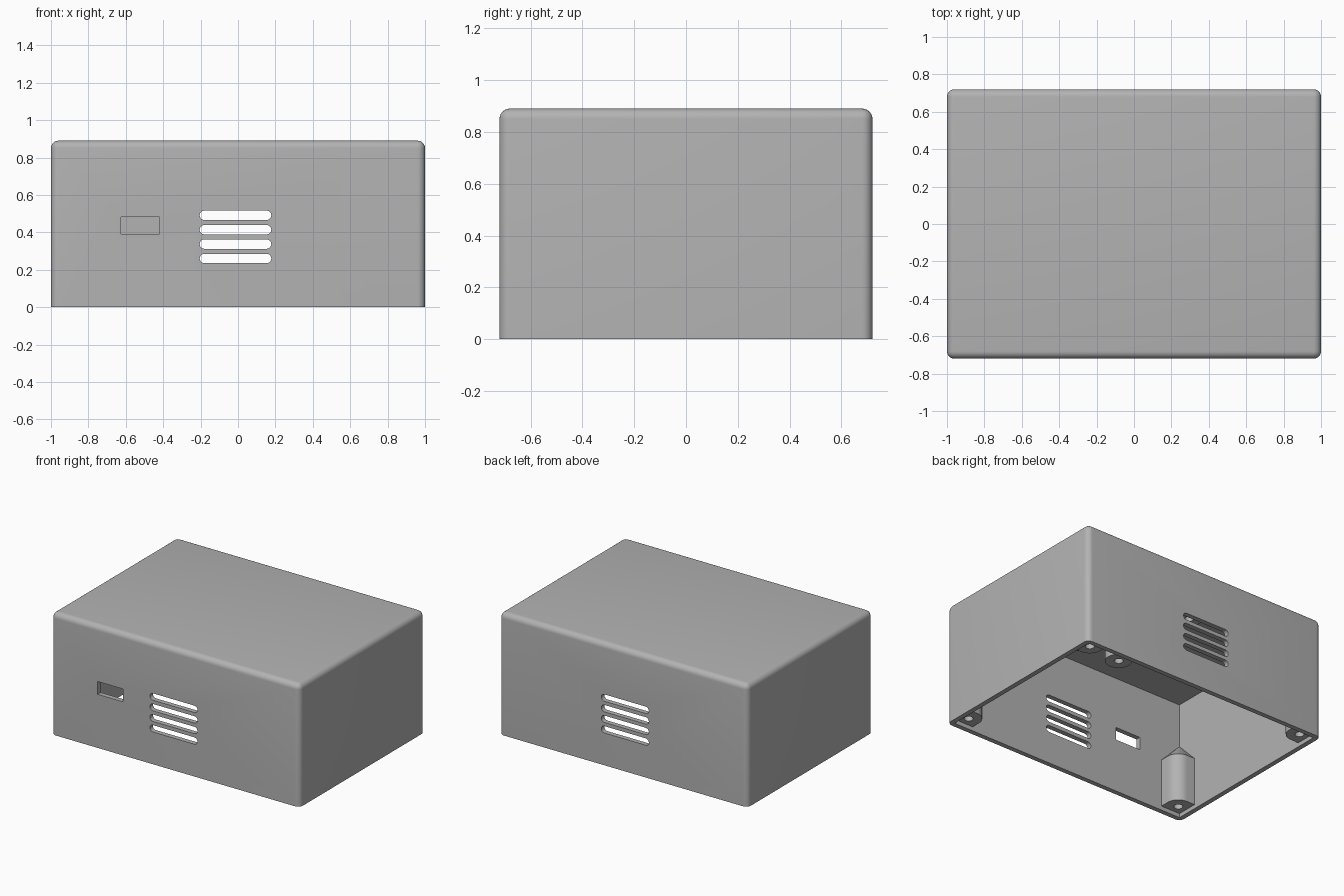
import bpy, bmesh, math
from mathutils import Matrix, Vector

if "Cube" in bpy.data.objects:
    bpy.data.objects.remove(bpy.data.objects["Cube"], do_unlink=True)

W, D, H = 2.0, 1.44, 0.89      # outer size
WALL, ROUND = 0.035, 0.04
LIP = 0.03                     # posts sit this far inside the open bottom

grey = bpy.data.materials.new("light_grey")
grey.use_nodes = True
colour = (0.45, 0.45, 0.45, 1)
grey.diffuse_color = colour
grey.node_tree.nodes["Principled BSDF"].inputs["Base Color"].default_value = colour


def finish(name, bm):
    bmesh.ops.recalc_face_normals(bm, faces=bm.faces)
    mesh = bpy.data.meshes.new(name)
    bm.to_mesh(mesh)
    bm.free()
    mesh.materials.append(grey)
    obj = bpy.data.objects.new(name, mesh)
    bpy.context.collection.objects.link(obj)
    return obj


def loft(name, rings):
    """Join matching rings of points into a closed solid."""
    bm = bmesh.new()
    loops = [[bm.verts.new(p) for p in ring] for ring in rings]
    for a, b in zip(loops, loops[1:]):
        for i in range(len(a)):
            j = (i + 1) % len(a)
            bm.faces.new((a[i], a[j], b[j], b[i]))
    bm.faces.new(loops[0])
    bm.faces.new(loops[-1])
    return finish(name, bm)


def box(name, lo, hi, bevel=0.0):
    bm = bmesh.new()
    lo, hi = Vector(lo), Vector(hi)
    bmesh.ops.create_cube(bm, size=1, matrix=Matrix.Translation((lo + hi) / 2)
                          @ Matrix.Diagonal((*(hi - lo), 1)))
    if bevel:   # round everything except the bottom rim
        edges = [e for e in bm.edges if max(v.co.z for v in e.verts) > lo.z + 0.01]
        bmesh.ops.bevel(bm, geom=edges, offset=bevel, segments=6, profile=0.5,
                        affect='EDGES')
    return finish(name, bm)


def cylinder(name, x, y, z0, z1, r, sides=32):
    def ring(z):
        return [(x + r * math.cos(t * math.tau / sides),
                 y + r * math.sin(t * math.tau / sides), z) for t in range(sides)]
    return loft(name, [ring(z0), ring(z1)])


def slot(name, x0, x1, z, r, depth):
    """Round-ended bar running through the box from front to back."""
    arc = [math.pi * i / 10 - math.pi / 2 for i in range(11)]
    outline = [(x1 - r + r * math.cos(a), z + r * math.sin(a)) for a in arc]
    outline += [(x0 + r - r * math.cos(a), z - r * math.sin(a)) for a in arc]
    return loft(name, [[(x, y, zz) for x, zz in outline] for y in (-depth, depth)])


def cut(obj, cutters):
    bpy.context.view_layer.objects.active = obj
    for c in cutters:
        c.hide_render = True
        mod = obj.modifiers.new("cut", 'BOOLEAN')
        mod.operation, mod.solver, mod.object = 'DIFFERENCE', 'EXACT', c
        bpy.ops.object.modifier_apply(modifier=mod.name)
        bpy.data.objects.remove(c, do_unlink=True)


def smooth(obj):
    bpy.ops.object.select_all(action='DESELECT')
    obj.select_set(True)
    bpy.context.view_layer.objects.active = obj
    bpy.ops.object.shade_smooth_by_angle(angle=math.radians(30))


# Shell, open at the bottom, with vents front and back and a port in the front
shell = box("case_shell", (-W / 2, -D / 2, 0), (W / 2, D / 2, H), ROUND)
cutters = [box("cavity_cutter", (-W / 2 + WALL, -D / 2 + WALL, -0.1),
               (W / 2 - WALL, D / 2 - WALL, H - WALL)),
           box("port_cutter", (-0.625, -D, 0.39), (-0.42, 0, 0.483))]
for i in range(4):
    cutters.append(slot("vent_cutter", -0.205, 0.178, 0.26 + 0.077 * i, 0.025, D))
cut(shell, cutters)
smooth(shell)

# Corner screw posts, rounded inward and tapering into the corner at the top
IN, CEN, R = 0.02, 0.10, 0.09
outline = [(IN, IN), (CEN + R, IN)]
outline += [(CEN + R * math.cos(a), CEN + R * math.sin(a))
            for a in (math.pi / 2 * i / 12 for i in range(13))]
outline.append((IN, CEN + R))
for sx, xn in ((1, "left"), (-1, "right")):
    for sy, yn in ((-1, "front"), (1, "back")):
        def ring(z, s):
            return [(sx * (W / 2 - IN - (u - IN) * s),
                     sy * (D / 2 - IN - (v - IN) * s), z) for u, v in outline]
        post = loft(f"{yn}_{xn}_screw_post",
                    [ring(LIP, 1), ring(0.38, 1), ring(0.54, 0.08)])
        cut(post, [cylinder("hole_cutter", sx * (W / 2 - CEN), sy * (D / 2 - CEN),
                            -0.1, 0.25, 0.03)])
        smooth(post)

        # Short board standoffs hanging from the roof
        x, y = sx * 0.17, sy * 0.36
        standoff = cylinder(f"{yn}_{xn}_standoff", x, y, 0.75, H - WALL / 2, 0.09)
        cut(standoff, [cylinder("hole_cutter", x, y, 0.7, 0.83, 0.03)])
        smooth(standoff)
